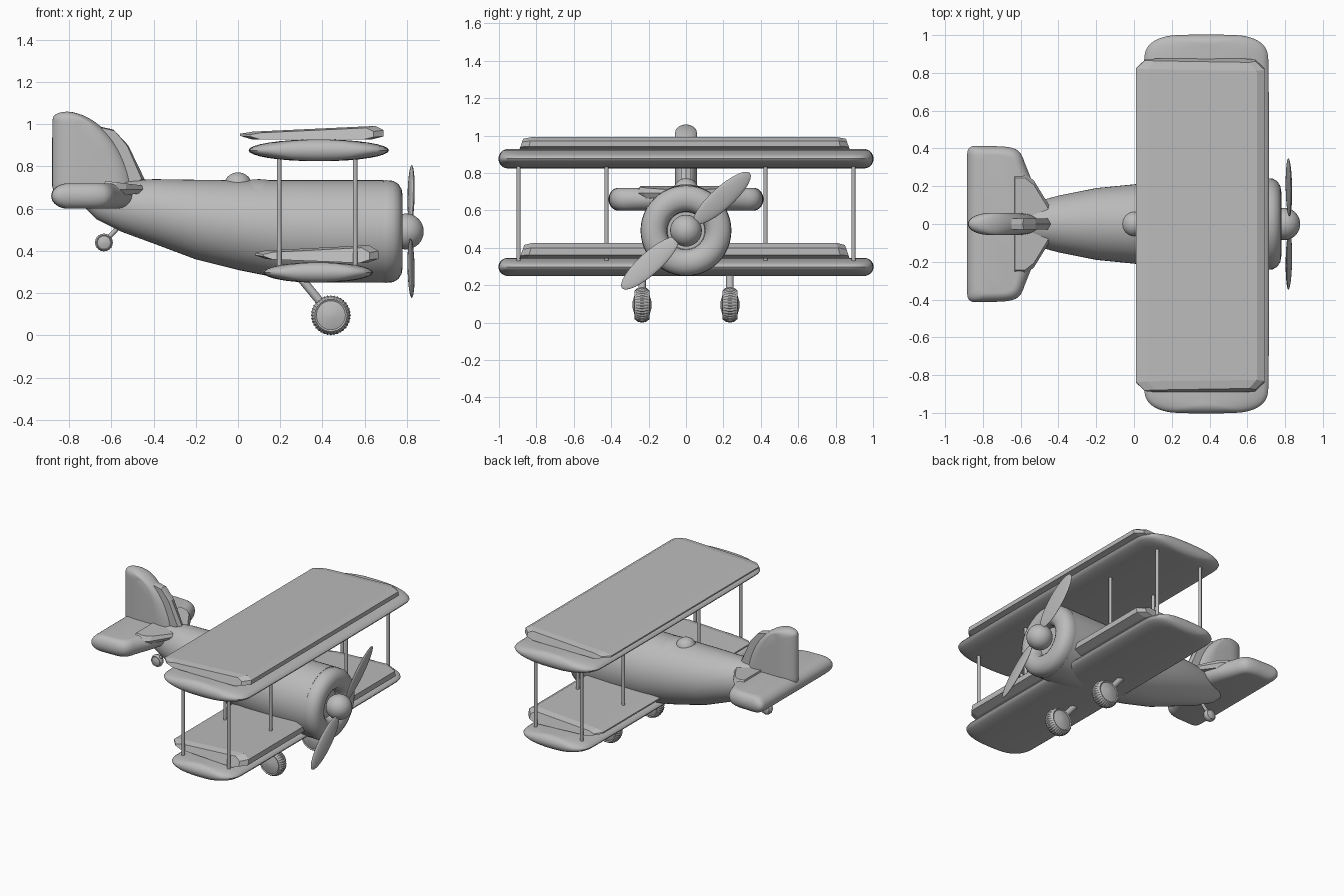
import bpy, bmesh, math
from mathutils import Vector, Matrix

if "Cube" in bpy.data.objects:
    bpy.data.objects.remove(bpy.data.objects["Cube"])

grey = bpy.data.materials.new("plain grey")
grey.use_nodes = True
colour = (0.5, 0.5, 0.5, 1)
grey.diffuse_color = colour
grey.node_tree.nodes["Principled BSDF"].inputs["Base Color"].default_value = colour


def finish(name, bm, angle=40):
    bmesh.ops.recalc_face_normals(bm, faces=bm.faces)
    mesh = bpy.data.meshes.new(name)
    bm.to_mesh(mesh)
    bm.free()
    obj = bpy.data.objects.new(name, mesh)
    bpy.context.collection.objects.link(obj)
    mesh.materials.append(grey)
    if angle:
        bpy.ops.object.select_all(action='DESELECT')
        obj.select_set(True)
        bpy.context.view_layer.objects.active = obj
        bpy.ops.object.shade_smooth_by_angle(angle=math.radians(angle))
    return obj


def loft(name, rings, angle=40):
    """Skin a list of equal point rings and cap both ends."""
    bm = bmesh.new()
    loops = [[bm.verts.new(p) for p in ring] for ring in rings]
    for a, b in zip(loops, loops[1:]):
        for i in range(len(a)):
            j = (i + 1) % len(a)
            bm.faces.new((a[i], a[j], b[j], b[i]))
    bm.faces.new(loops[0])
    bm.faces.new(loops[-1])
    return finish(name, bm, angle)


def circle(n):
    return [(math.cos(math.tau * i / n), math.sin(math.tau * i / n)) for i in range(n)]


def rounded(points, passes=3):
    """Cut the corners of a closed outline until it is round."""
    pts = [Vector(p) for p in points]
    for _ in range(passes):
        pts = [p.lerp(q, t) for p, q in zip(pts, pts[1:] + pts[:1]) for t in (0.25, 0.75)]
    return pts


def pillow(name, outline, half, place, ku, kv, steps=8, angle=40):
    """Domed slab: the outline shrinks by ku and kv towards both faces."""
    mid = [(min(p[i] for p in outline) + max(p[i] for p in outline)) / 2 for i in (0, 1)]
    rings = []
    for s in range(-steps, steps + 1):
        t = math.pi / 2 * s / steps
        fall = 1 - math.cos(t)
        rings.append([place(mid[0] + (u - mid[0]) * (1 - ku * fall),
                            mid[1] + (v - mid[1]) * (1 - kv * fall),
                            half * math.sin(t)) for u, v in outline])
    return loft(name, rings, angle)


def ball(name, centre, radii, turn=Matrix()):
    bm = bmesh.new()
    matrix = Matrix.Translation(centre) @ turn @ Matrix.Diagonal((*radii, 1))
    bmesh.ops.create_uvsphere(bm, u_segments=32, v_segments=16, radius=1, matrix=matrix)
    return finish(name, bm)


def rod(name, start, end, radius):
    a, b = Vector(start), Vector(end)
    turn = (b - a).to_track_quat('Z', 'Y')
    ring = [turn @ Vector((radius * c, radius * s, 0)) for c, s in circle(16)]
    return loft(name, [[a + p for p in ring], [b + p for p in ring]])


# Fuselage: x, bottom, top, half width
sections = [(-0.72, 0.60, 0.68, 0.03), (-0.67, 0.55, 0.71, 0.065), (-0.55, 0.49, 0.73, 0.11),
            (-0.4, 0.435, 0.74, 0.15), (-0.2, 0.36, 0.737, 0.19), (0, 0.31, 0.735, 0.21),
            (0.2, 0.27, 0.735, 0.225), (0.45, 0.25, 0.735, 0.237), (0.69, 0.25, 0.735, 0.24)]
loft("fuselage", [[(x, w * c, (lo + hi) / 2 + (hi - lo) / 2 * s) for c, s in circle(48)]
                  for x, lo, hi, w in sections])
ball("cockpit_hood", (0.1, 0, 0.6), (0.18, 0.17, 0.14))
ball("pilot_head", (0, 0, 0.71), (0.066, 0.066, 0.062))

# Rounded engine ring with a recessed centre
AXIS = 0.492
cowl = [(0.67, 0.236), (0.7, 0.243), (0.735, 0.24), (0.76, 0.225), (0.775, 0.2), (0.78, 0.17),
        (0.774, 0.14), (0.76, 0.118), (0.735, 0.103), (0.7, 0.1)]
loft("engine_cowl", [[(x, r * c, AXIS + r * s) for c, s in circle(48)] for x, r in cowl])
ball("spinner", (0.795, 0, AXIS), (0.085, 0.085, 0.085))

# Two propeller blades
for name, tilt in (("propeller_blade_upper", 48), ("propeller_blade_lower", 228)):
    spin = Matrix.Rotation(math.radians(-tilt), 4, 'X')
    pitch = Matrix.Rotation(math.radians(10), 4, 'Z')
    centre = Vector((0.82, 0, AXIS)) + spin @ Vector((0, 0, 0.26))
    ball(name, centre, (0.014, 0.06, 0.2), spin @ pitch)


# Wings: a domed lower panel with a faceted plate on top
def wing(name, x0, x1, z0, z1, plate):
    half, mid = (x1 - x0) / 2, (x0 + x1) / 2
    quarter = [(half, 0.83), (half * 0.97, 0.94), (half * 0.7, 0.995), (half * 0.3, 1.003)]
    upper = quarter + [(-u, v) for u, v in reversed(quarter)]
    outline = [(mid + u, v) for u, v in rounded(upper + [(-u, -v) for u, v in upper])]
    pillow(name + "_panel", outline, (z1 - z0) / 2,
           lambda u, v, w: (u, v, (z0 + z1) / 2 + w), 0.97, 0.05)
    px = sum(p[0] for p in plate) / len(plate)
    pz = min(p[1] for p in plate)
    rings = []
    for y, k in ((-0.89, 0.86), (-0.845, 1), (0.83, 1), (0.875, 0.86)):
        rings.append([(px + (x - px) * k, y - math.copysign(0.3 * (z - pz), y), pz + (z - pz) * k)
                      for x, z in plate])
    loft(name + "_plate", rings, 0)


wing("upper_wing", 0.05, 0.715, 0.825, 0.928,
     [(0.01, 0.945), (0.07, 0.927), (0.63, 0.927), (0.69, 0.942),
      (0.69, 0.972), (0.65, 0.992), (0.07, 0.965), (0.01, 0.955)])
wing("lower_wing", 0.12, 0.64, 0.25, 0.346,
     [(0.08, 0.38), (0.13, 0.362), (0.61, 0.343), (0.665, 0.362),
      (0.665, 0.4), (0.62, 0.427), (0.13, 0.402), (0.08, 0.39)])

for x in (0.195, 0.555):
    for y in (-0.895, -0.425, 0.425, 0.895):
        rod("wing_strut", (x, y, 0.3), (x, y, 0.87), 0.011)

# Tail fin with a sharp leading plate
fin = rounded([(-0.88, 0.63), (-0.88, 0.8), (-0.88, 1.0), (-0.875, 1.05), (-0.79, 1.065), (-0.68, 1.02),
               (-0.58, 0.92), (-0.52, 0.8), (-0.495, 0.7), (-0.5, 0.63)])
pillow("tail_fin", fin, 0.058, lambda u, v, w: (u, w, v), 0.6, 0.2)
fin_edge = [(-0.66, 0.99), (-0.59, 0.975), (-0.52, 0.9), (-0.44, 0.735), (-0.5, 0.7), (-0.66, 0.7)]
pillow("fin_leading_plate", fin_edge, 0.028, lambda u, v, w: (u, w, v), 0.15, 0.05, 1, 0)

# Tailplane, mirrored across the centre line
side = [(-0.49, 0.05), (-0.515, 0.17), (-0.57, 0.3), (-0.6, 0.385), (-0.66, 0.41),
        (-0.78, 0.413), (-0.88, 0.415), (-0.885, 0.34), (-0.885, 0.1)]
plane = rounded(side + [(u, -v) for u, v in reversed(side)])
pillow("tailplane", plane, 0.06, lambda u, v, w: (u, v, 0.66 + w), 0.4, 0.12)
side = [(-0.43, 0.03), (-0.45, 0.1), (-0.53, 0.23), (-0.58, 0.27), (-0.64, 0.27)]
plate = side + [(u, -v) for u, v in reversed(side)]
pillow("tailplane_leading_plate", plate, 0.03,
       lambda u, v, w: (u, v, 0.692 + w * (-0.3 - u) * 4), 0.1, 0.1, 1, 0)


# Treaded wheels and their legs
def wheel(name, centre, radius, width, teeth):
    x0, y0, z0 = centre
    half = [(1, 0.2), (0.72, 0.72), (0.8, 0.8), (0.5, 0.94), (0, 1)]
    rings = []
    for y, r in half + [(-y, r) for y, r in reversed(half[:-1])]:
        ring = []
        for i, (c, s) in enumerate(circle(teeth * 2)):
            k = radius * r * (0.95 if i % 2 and r > 0.9 else 1)
            ring.append((x0 + k * c, y0 + y * width / 2, z0 + k * s))
        rings.append(ring)
    loft(name, rings, 30)


for label, y in (("right_side", 0.235), ("left_side", -0.235)):
    wheel("main_wheel_" + label, (0.44, y, 0.095), 0.095, 0.1, 36)
    rod("main_wheel_leg_" + label, (0.29, y, 0.28), (0.43, y, 0.11), 0.02)
wheel("tail_wheel", (-0.635, 0, 0.44), 0.043, 0.05, 20)
rod("tail_wheel_leg", (-0.635, 0, 0.44), (-0.55, 0, 0.53), 0.011)
